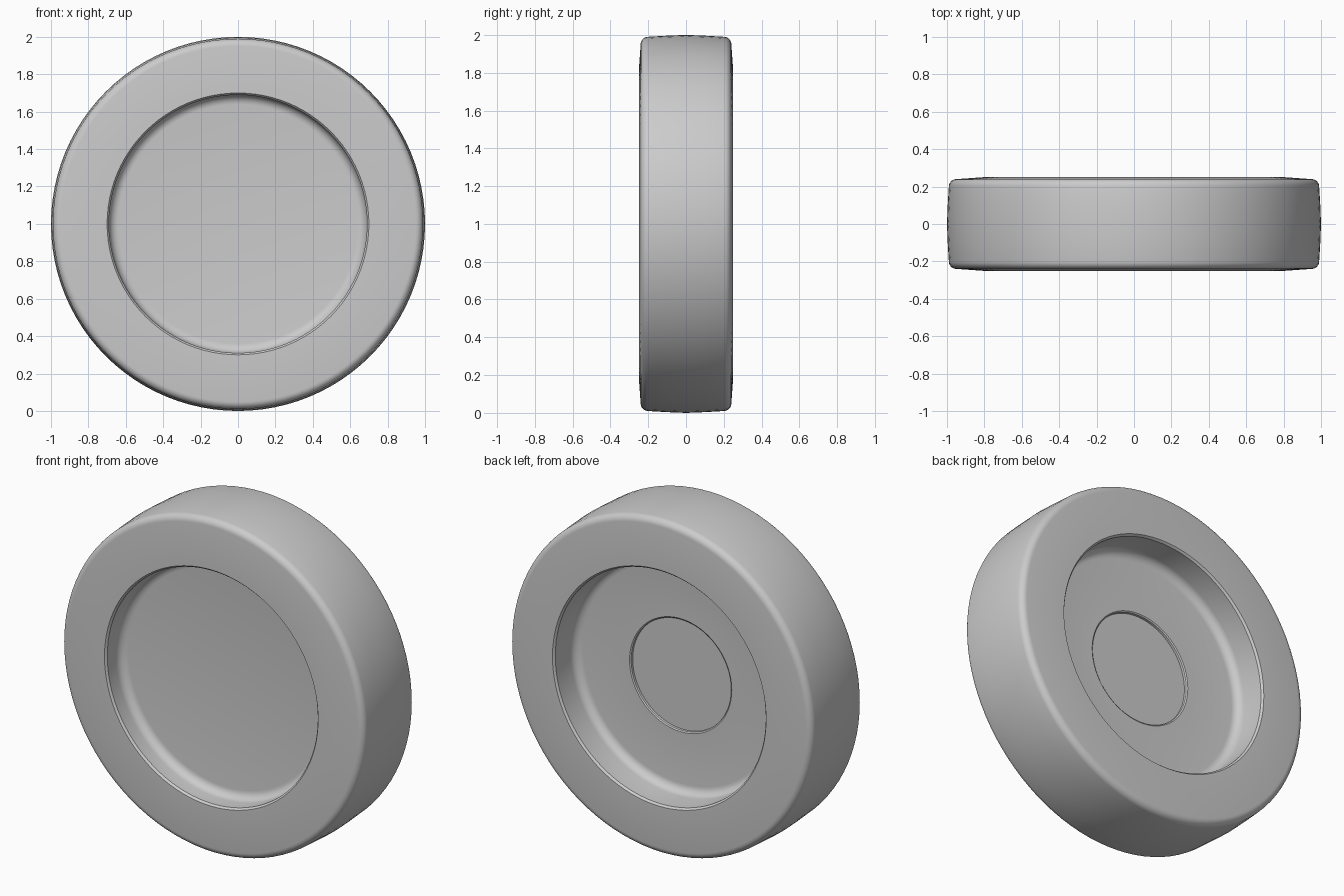
import bpy, bmesh
from math import sin, cos, pi, radians

if "Cube" in bpy.data.objects:
    bpy.data.objects.remove(bpy.data.objects["Cube"])

SEGMENTS = 96


def arc(cr, cy, rad, a0, a1, n=6):
    """Points of a rounded corner in (radius, y) space, angles in degrees."""
    return [(cr + rad * cos(radians(a0 + (a1 - a0) * i / n)),
             cy + rad * sin(radians(a0 + (a1 - a0) * i / n))) for i in range(n + 1)]


def lathe(name, profile):
    """Revolve a (radius, y) profile around the y axis at height 1."""
    bm = bmesh.new()
    rings = []
    for r, y in profile:
        if r < 1e-6:
            rings.append([bm.verts.new((0, y, 1))])
        else:
            rings.append([bm.verts.new((r * cos(2 * pi * k / SEGMENTS), y,
                                        1 + r * sin(2 * pi * k / SEGMENTS)))
                          for k in range(SEGMENTS)])
    for a, b in zip(rings, rings[1:]):
        for k in range(SEGMENTS):
            j = (k + 1) % SEGMENTS
            quad = [a[k % len(a)], a[j % len(a)], b[j % len(b)], b[k % len(b)]]
            bm.faces.new(list(dict.fromkeys(quad)))
    bmesh.ops.recalc_face_normals(bm, faces=bm.faces)
    mesh = bpy.data.meshes.new(name)
    bm.to_mesh(mesh)
    bm.free()
    obj = bpy.data.objects.new(name, mesh)
    bpy.context.collection.objects.link(obj)
    bpy.context.view_layer.objects.active = obj
    obj.select_set(True)
    bpy.ops.object.shade_smooth_by_angle(angle=radians(32))
    obj.select_set(False)
    return obj


def side(depth):
    """Half profile: recess floor fillet, lip, side wall, shoulder, tread centre."""
    floor = 0.25 - depth
    fillet = [(0.69 - 0.05 + 0.05 * cos(t), floor + 0.05 + 0.05 * sin(t))
              for t in [radians(-90 + 15 * i) for i in range(7)]]
    return (fillet + [(0.69, 0.238), (0.70, 0.25), (0.81, 0.25), (0.95, 0.24)]
            + arc(0.95, 0.20, 0.04, 80, 5) + [(0.996, 0.1), (1.0, 0.0)])


# Back half has a deeper dish with a shallow sunken hub
back = [(0, 0.03), (0.328, 0.03), (0.328, 0.045), (0.335, 0.05)] + side(0.20)
# Front half has a plain dish
front = [(r, -y) for r, y in [(0, 0.11)] + side(0.14)]

lathe("wheel", back + front[::-1][1:])
